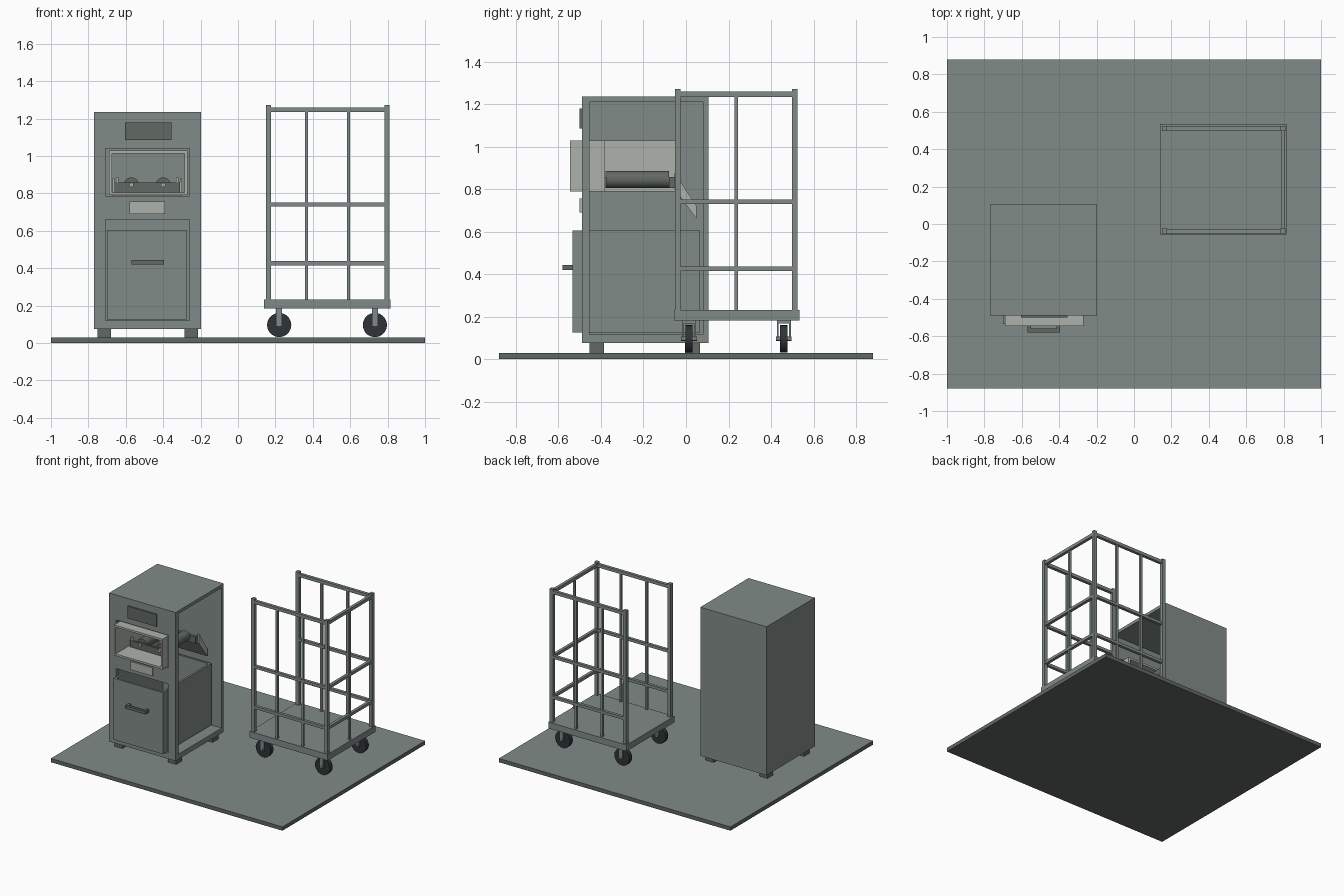
import bpy
import bmesh
from math import radians
from mathutils import Matrix, Vector

default_cube = bpy.data.objects.get("Cube")
if default_cube:
    bpy.data.objects.remove(default_cube, do_unlink=True)


def make_material(name, red, green, blue):
    material = bpy.data.materials.new(name)
    material.use_nodes = True
    colour = (red, green, blue, 1)
    material.diffuse_color = colour
    material.node_tree.nodes["Principled BSDF"].inputs["Base Color"].default_value = colour
    return material


steel = make_material("grey green steel", .22, .26, .245)
pale = make_material("pale grey panel", .42, .45, .41)
dark = make_material("dark grey green", .12, .14, .125)
rubber = make_material("black rubber", .028, .034, .041)


def finish(name, mesh_builder, *materials):
    """Turn a bmesh into a linked object."""
    bmesh.ops.recalc_face_normals(mesh_builder, faces=mesh_builder.faces)
    mesh = bpy.data.meshes.new(name)
    mesh_builder.to_mesh(mesh)
    mesh_builder.free()
    for material in materials:
        mesh.materials.append(material)
    part = bpy.data.objects.new(name, mesh)
    bpy.context.collection.objects.link(part)
    return part


def boxes(name, material, *ranges):
    """One object made of boxes, each given as x, y and z ranges."""
    builder = bmesh.new()
    for spans in ranges:
        low, high = (Vector(corner) for corner in zip(*spans))
        size = high - low
        matrix = Matrix.Translation((low + high) / 2) @ Matrix.Diagonal((*size, 1))
        bmesh.ops.create_cube(builder, size=1, matrix=matrix)
    return finish(name, builder, material)


def cylinder(name, material, x, y_range, z, radius, sides, smooth=False):
    """A cylinder lying along y."""
    builder = bmesh.new()
    front, back = y_range
    matrix = Matrix.Translation((x, (front + back) / 2, z)) @ Matrix.Rotation(radians(90), 4, "X")
    bmesh.ops.create_cone(builder, cap_ends=True, segments=sides, radius1=radius,
                          radius2=radius, depth=back - front, matrix=matrix)
    part = finish(name, builder, material)
    if smooth:
        bpy.ops.object.select_all(action="DESELECT")
        part.select_set(True)
        bpy.context.view_layer.objects.active = part
        bpy.ops.object.shade_smooth_by_angle()
    return part


def side_profile(name, material, x_range, outline):
    """Extrude a (y, z) outline along x."""
    builder = bmesh.new()
    left, right = x_range
    face = builder.faces.new([builder.verts.new((left, y, z)) for y, z in outline])
    result = bmesh.ops.extrude_face_region(builder, geom=[face])
    moved = [item for item in result["geom"] if isinstance(item, bmesh.types.BMVert)]
    bmesh.ops.translate(builder, verts=moved, vec=(right - left, 0, 0))
    return finish(name, builder, material)


def carve(target, cutter):
    """Subtract the cutter, then discard it."""
    cutter.hide_render = True
    modifier = target.modifiers.new("opening", "BOOLEAN")
    modifier.operation = "DIFFERENCE"
    modifier.solver = "EXACT"
    modifier.object = cutter
    bpy.context.view_layer.update()
    evaluated = target.evaluated_get(bpy.context.evaluated_depsgraph_get())
    carved = bpy.data.meshes.new_from_object(evaluated)
    target.modifiers.clear()
    target.data = carved
    bpy.data.objects.remove(cutter, do_unlink=True)


# Floor slab: dark underneath and at the rim, steel on top
floor = boxes("floor_slab", dark, ((-1, 1), (-.88, .88), (0, .03)))
floor.data.materials.append(steel)
for polygon in floor.data.polygons:
    polygon.material_index = int(polygon.normal.z > .5)

# Cabinet shell, open on its left side and with two front openings
cabinet = boxes("cabinet_shell", steel, ((-.77, -.197), (-.49, .105), (.075, 1.235)))
opening_x = (-.709, -.26)
front_cut = (-.6, -.3)
carve(cabinet, boxes("cavity_cutter", steel, ((-.74, 0), (-.455, .08), (.115, 1.21))))
carve(cabinet, boxes("hopper_cutter", steel, (opening_x, front_cut, (.785, 1.04))))
carve(cabinet, boxes("drawer_cutter", steel, (opening_x, front_cut, (.12, .66))))
for x in (-.75, -.285):
    for y in (-.455, -.005):
        boxes("cabinet_foot", dark, ((x, x + .07), (y, y + .07), (.03, .08)))

# Display and label on the cabinet front
boxes("display", dark, ((-.605, -.355), (-.5, -.48), (1.085, 1.18)))
boxes("label_plate", pale, ((-.58, -.39), (-.5, -.48), (.69, .755)))

# Hopper: a square pale tube with its far wall running on inside
wall = .015
left, right, low, high = -.69, -.27, .79, 1.028
depth = (-.545, -.38)
boxes("hopper", pale,
      ((left, right), depth, (low, low + wall)),
      ((left, right), depth, (high - wall, high)),
      ((left, left + wall), depth, (low + wall, high - wall)),
      ((right - wall, right), depth, (low + wall, high - wall)))
boxes("feed_wall", pale, ((left, left + wall), (-.38, -.035), (low, high)))

# Twin rollers between dark end brackets
for x in (-.57, -.4):
    cylinder("roller", dark, x, (-.375, -.08), .845, .04, 32, smooth=True)
    cylinder("roller_axle", pale, x, (-.4, -.05), .845, .012, 16, smooth=True)
for name, y_range in (("front_bracket", (-.39, -.375)), ("rear_bracket", (-.08, -.055))):
    boxes(name, dark, ((-.66, -.31), y_range, (.805, .857)))
for x in (-.645, -.325):
    boxes("bracket_pin", pale, ((x - .007, x + .007), (-.387, -.377), (.857, .885)))

# Sloping discharge chute with low cheeks
top_y, end_y, top_z, end_z = -.055, .05, .8, .66
chute_left, chute_right = -.66, -.31
side_profile("chute_floor", pale, (chute_left, chute_right),
             [(top_y, top_z), (end_y, end_z), (end_y, end_z + wall), (top_y, top_z + wall)])
for x in (chute_left - .01, chute_right):
    side_profile("chute_cheek", pale, (x, x + .01),
                 [(top_y, top_z), (end_y, end_z), (end_y, end_z + .06), (top_y, top_z + .08)])

# Open topped drawer with a bar handle
left, right, front, back, low, high = -.7, -.275, -.535, .065, .125, .605
boxes("drawer", steel,
      ((left, right), (front, back), (low, low + wall)),
      ((left, right), (front, front + wall), (low + wall, high)),
      ((left, right), (back - wall, back), (low + wall, high)),
      ((left, left + wall), (front + wall, back - wall), (low + wall, high)),
      ((right - wall, right), (front + wall, back - wall), (low + wall, high)))
grip_z = (.42, .443)
boxes("drawer_handle", dark,
      ((-.57, -.395), (-.58, -.56), grip_z),
      ((-.57, -.55), (-.56, front), grip_z),
      ((-.415, -.395), (-.56, front), grip_z))

# Cart deck and corner posts
boxes("cart_deck", steel, ((.14, .815), (-.057, .535), (.183, .232)))
tube = .027
post_x = (.15, .783)
post_y = (-.052, .498)
for x in post_x:
    for y in post_y:
        boxes("cart_post", steel, ((x, x + tube), (y, y + tube), (.232, 1.272)))

# Cart rails and bars on three sides, the right side stays open
inner_x = (post_x[0] + tube, post_x[1])
inner_y = (post_y[0] + tube, post_y[1])
inset = .002
for z, height in ((1.234, .025), (.73, .022), (.415, .022)):
    z_range = (z, z + height)
    for y in post_y:
        boxes("long_rail", steel, (inner_x, (y + inset, y + tube - inset), z_range))
    boxes("end_rail", steel, ((post_x[1] + inset, post_x[1] + tube - inset), inner_y, z_range))


def upright(x, y):
    half = .008
    boxes("upright_bar", steel, ((x - half, x + half), (y - half, y + half), (.232, 1.24)))


for y in post_y:
    for x in (.366, .59):
        upright(x, y + tube / 2)
upright(post_x[1] + tube / 2, .237)

# Casters: wheel, axle and a two-armed fork
for x in (.22, .732):
    for y in (.014, .46):
        cylinder("caster_wheel", rubber, x, (y - .017, y + .017), .096, .065, 20)
        cylinder("caster_axle", steel, x, (y - .037, y + .037), .096, .01, 12)
        arm_x = (x - .016, x + .016)
        boxes("caster_fork", steel,
              (arm_x, (y - .033, y - .024), (.088, .183)),
              (arm_x, (y + .024, y + .033), (.088, .183)),
              (arm_x, (y - .024, y + .024), (.167, .183)))
